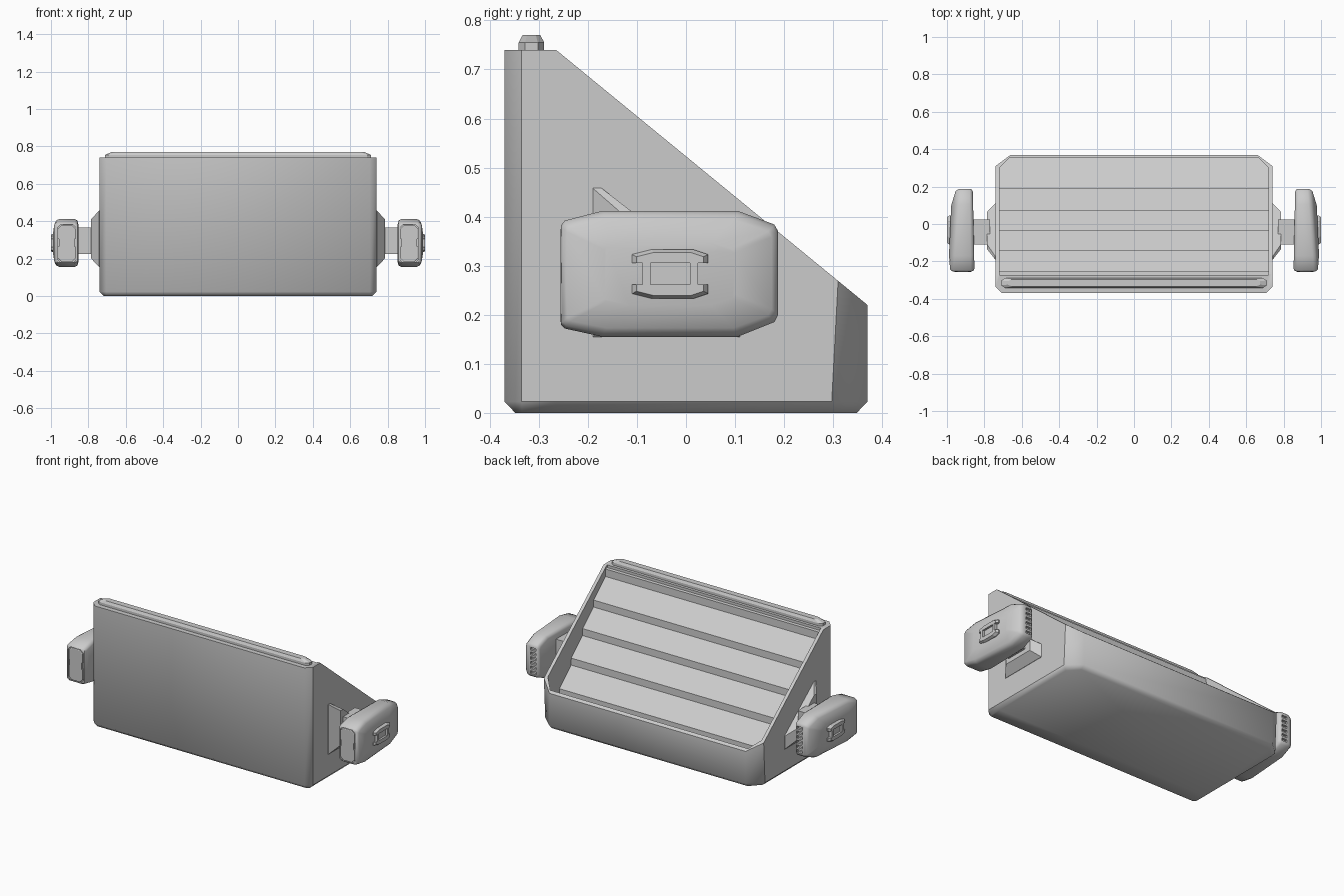
import bpy, bmesh, math

if "Cube" in bpy.data.objects:
    bpy.data.objects.remove(bpy.data.objects["Cube"])


def loft(name, rings):
    """Skin a list of equal-length point rings and cap both ends."""
    bm = bmesh.new()
    vs = [[bm.verts.new(p) for p in r] for r in rings]
    n = len(vs[0])
    for a, b in zip(vs, vs[1:]):
        for i in range(n):
            j = (i + 1) % n
            bm.faces.new((a[i], a[j], b[j], b[i]))
    bm.faces.new(vs[0])
    bm.faces.new(vs[-1])
    bmesh.ops.recalc_face_normals(bm, faces=bm.faces)
    me = bpy.data.meshes.new(name)
    bm.to_mesh(me)
    bm.free()
    ob = bpy.data.objects.new(name, me)
    bpy.context.collection.objects.link(ob)
    return ob


def block(name, x0, x1, y0, y1, z0, z1):
    return loft(name, [[(x, y0, z0), (x, y1, z0), (x, y1, z1), (x, y0, z1)] for x in (x0, x1)])


def apply_mod(ob, mod):
    bpy.context.view_layer.objects.active = ob
    bpy.ops.object.modifier_apply(modifier=mod.name)


def cut(ob, cutter, op='DIFFERENCE'):
    m = ob.modifiers.new("cut", 'BOOLEAN')
    m.operation, m.solver, m.object = op, 'EXACT', cutter
    apply_mod(ob, m)
    bpy.data.objects.remove(cutter)


def mirror(ob):
    m = ob.modifiers.new("mirror", 'MIRROR')
    m.use_mirror_merge = False
    apply_mod(ob, m)


def smooth(ob, deg, flat_sides=False):
    """Smooth shading, with creases above an angle and around flat side walls."""
    bm = bmesh.new()
    bm.from_mesh(ob.data)
    for f in bm.faces:
        f.smooth = True
    for e in bm.edges:
        side = flat_sides and any(abs(f.normal.x) > .99 for f in e.link_faces)
        e.smooth = not side and e.calc_face_angle(0) < math.radians(deg)
    bm.to_mesh(ob.data)
    bm.free()


def slope(y):
    return .74 - .819 * (y + .265)


# Wedge body: chamfered footprint, top ring follows the slope
def footprint(i, z, back=0.0):
    half = [(.705, -.37 + i), (.74 - i, -.335), (.74 - i, -.265),
            (.74 - i, .31 - back), (.66, .37 - i)]
    pts = half + [(-x, y) for x, y in reversed(half)]
    return [(x, y, z if z is not None else min(.74, slope(y))) for x, y in pts]


body = loft("bin_body", [footprint(.022, 0, .025), footprint(0, .023, .013), footprint(0, None)])
bm = bmesh.new()
bm.from_mesh(body.data)
bm.faces.ensure_lookup_table()
top = bm.faces[-1]
front_v = [v for v in top.verts if abs(v.co.y + .265) < .001]
bmesh.ops.connect_verts(bm, verts=front_v)
bm.to_mesh(body.data)
bm.free()


# Open recess in the sloping face
def recess(name, g, z0):
    plan = [(-.72 - g, -.272 - g), (.72 + g, -.272 - g), (.72 + g, .30), (.665, .355 + g),
            (-.665, .355 + g), (-.72 - g, .30)]
    return loft(name, [[(x, y, z) for x, y in plan] for z in (z0, .9)])


cut(body, recess("recess_cutter", 0, .03))
smooth(body, 49, True)

# Stepped slats inside the recess, getting deeper toward the back
nodes = [-.255, -.14, -.035, .075, .19]
z = slope(-.255) - .055
prof = [(-.29, .02), (-.29, z + .05), (-.255, z + .045)]
for a, b in zip(nodes, nodes[1:]):
    prof += [(a + .001, z), (b, z - .87 * (b - a))]
    z -= .87 * (b - a) + .042
prof += [(.191, z), (.37, .035), (.37, .02)]
slats = loft("slats", [[(x, y, z) for y, z in prof] for x in (-.74, .74)])
cut(slats, recess("slat_trim", .002, 0), 'INTERSECT')


# Raised strip along the top edge
def strip(hx, hy, z):
    pts = [(hx, .5 * hy), (hx - .02, hy), (-hx + .02, hy), (-hx, .5 * hy),
           (-hx, -.5 * hy), (-hx + .02, -hy), (hx - .02, -hy), (hx, -.5 * hy)]
    return [(x, y - .315, z) for x, y in pts]


loft("top_strip", [strip(.71, .026, .735), strip(.71, .026, .755), strip(.675, .018, .77)])

# Side mounts and arms
base = [(-.19, .155), (.11, .155), (.11, .235), (-.172, .458), (-.19, .458)]
tip = [(-.135, .20), (.065, .20), (.065, .27), (-.11, .41), (-.135, .41)]
mount = loft("side_mount", [[(.735, *p) for p in base], [(.742, *p) for p in base],
                            [(.785, *p) for p in tip]])
mirror(mount)
arm = block("arm", .77, .87, -.11, .025, .225, .365)
mirror(arm)

# Side pods: octagonal shells that taper toward the back
outline = [(-.255, .18), (-.247, .172), (-.17, .155), (.105, .155), (.18, .185), (.188, .20),
           (.188, .37), (.18, .384), (.105, .412), (-.17, .412), (-.247, .392), (-.255, .382)]
cy, cz = -.033, .2835


def pod_ring(x, taper, sy, sz):
    pts = [(cy + (y - cy) * sy, cz + (z - cz) * sz) for y, z in outline]
    return [(x - taper * (y + .25), y, z) for y, z in pts]


pod = loft("pod", [pod_ring(.853, -.02, .93, .86), pod_ring(.859, -.02, .98, .95),
                   pod_ring(.873, -.01, 1, 1), pod_ring(.960, .075, 1, 1),
                   pod_ring(.975, .075, .985, .95), pod_ring(.984, .07, .94, .86),
                   pod_ring(.993, .045, .6, .5)])


# Vent slots in the back end of each pod, panel groove in the front end
def panel_ring(y, i):
    x0, x1, z0, z1, c = .868 + i, .962 - i, .183 + i, .378 - i, .018
    pts = [(x0 + c, z0), (x1 - c, z0), (x1, z0 + c), (x1, z1 - c),
           (x1 - c, z1), (x0 + c, z1), (x0, z1 - c), (x0, z0 + c)]
    return [(x, y, z) for x, z in pts]


for k in range(6):
    z = .2125 + k * .0284
    cut(pod, block("vent_cutter", .879, .916, .174, .22, z - .008, z + .008))
cut(pod, loft("groove_cutter", [panel_ring(-.3, -.004), panel_ring(-.245, -.004)]))
smooth(pod, 40)
mirror(pod)

# Front panel of each pod, with notched sides
panel = loft("pod_front_panel", [panel_ring(-.235, 0), panel_ring(-.2535, 0), panel_ring(-.2555, .003)])
for x in (.868, .962):
    cut(panel, block("clip_cutter", x - .006, x + .006, -.27, -.23, .265, .305))
mirror(panel)


# Grip on the outer face of each pod, with a pocket in its middle
def grip_ring(x, i):
    pts = [(-.11, .243), (-.07, .233), (.015, .233), (.045, .243),
           (.045, .323), (.015, .333), (-.07, .333), (-.11, .323)]
    return [(x, cy + (y - cy) * (1 - i), cz + (z - cz) * (1 - i)) for y, z in pts]


grip = loft("pod_grip", [grip_ring(.96, 0), grip_ring(.988, 0), grip_ring(1.0, .12)])
cut(grip, block("pocket_cutter", .988, 1.02, -.072, .008, .262, .305))
for y in (-.105, .04):
    cut(grip, block("notch_cutter", .975, 1.02, y - .016, y + .016, .262, .305))
mirror(grip)
